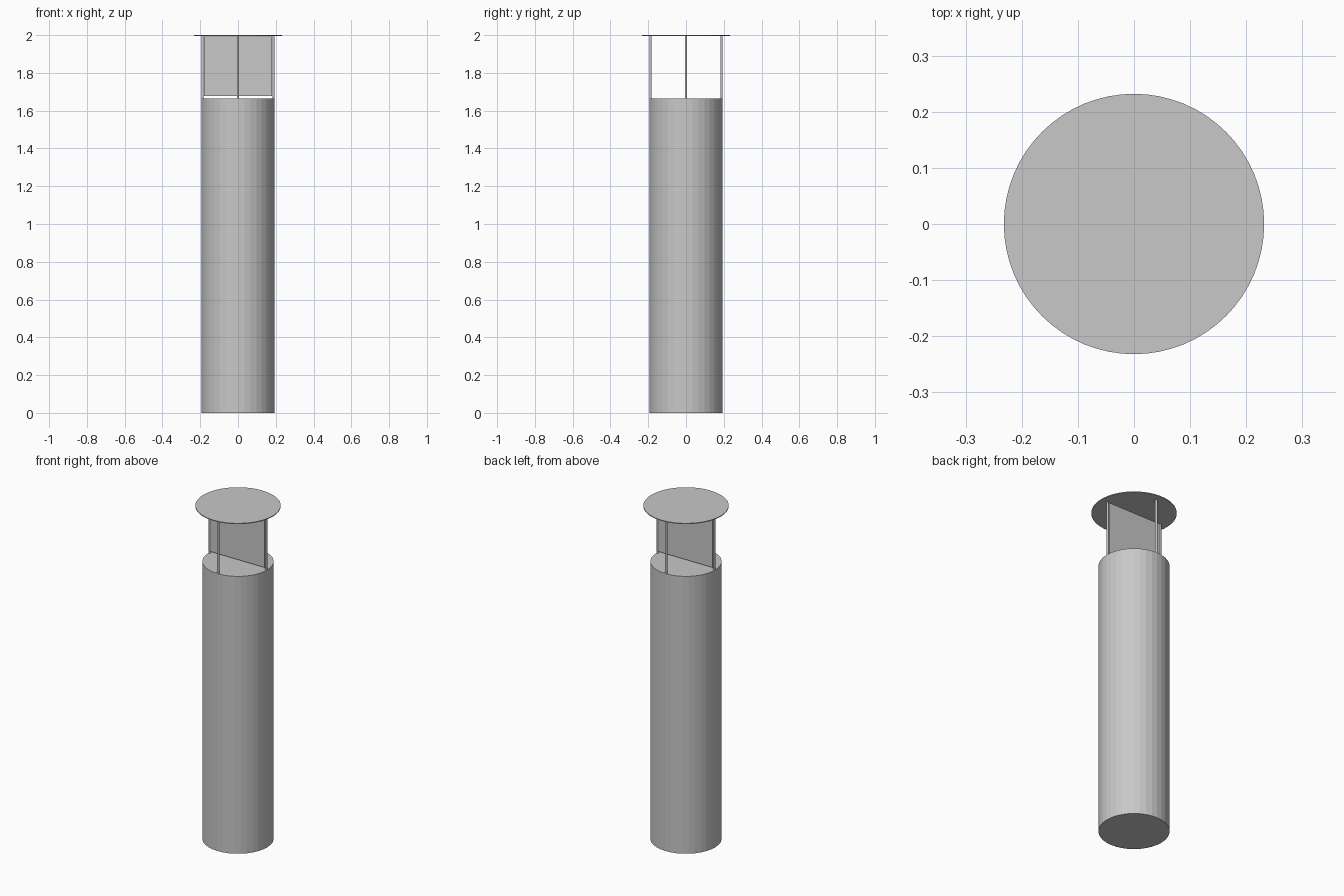
import bpy
import math

if "Cube" in bpy.data.objects:
    bpy.data.objects.remove(bpy.data.objects["Cube"])

grey = bpy.data.materials.new("light grey")
grey.diffuse_color = (0.58, 0.58, 0.58, 1)
grey.use_nodes = True
grey.node_tree.nodes["Principled BSDF"].inputs["Base Color"].default_value = grey.diffuse_color


def cylinder(name, radius, z0, z1, sides, x=0.0, y=0.0):
    bpy.ops.mesh.primitive_cylinder_add(
        vertices=sides, radius=radius, depth=z1 - z0,
        location=(x, y, (z0 + z1) / 2))
    ob = bpy.context.object
    ob.name = name
    ob.data.materials.append(grey)
    return ob


BODY_TOP = 1.664
CAP_BOTTOM = 1.995

# Main post and thin overhanging cap
cylinder("post", 0.194, 0, BODY_TOP, 36)
cylinder("cap", 0.232, CAP_BOTTOM, 2.0, 64)

# Four slim rods carrying the cap
for i in range(4):
    a = i * math.pi / 2
    cylinder(f"support_rod_{i + 1}", 0.006, BODY_TOP, CAP_BOTTOM, 12,
             0.188 * math.cos(a), 0.188 * math.sin(a))

# Flat divider panel between the side rods, held just above the post
z0, z1 = 1.677, 1.992
bpy.ops.mesh.primitive_cube_add(size=1, location=(0, 0, (z0 + z1) / 2))
panel = bpy.context.object
panel.name = "divider_panel"
panel.scale = (0.36, 0.012, z1 - z0)
bpy.ops.object.transform_apply(location=False, rotation=False, scale=True)
panel.data.materials.append(grey)
